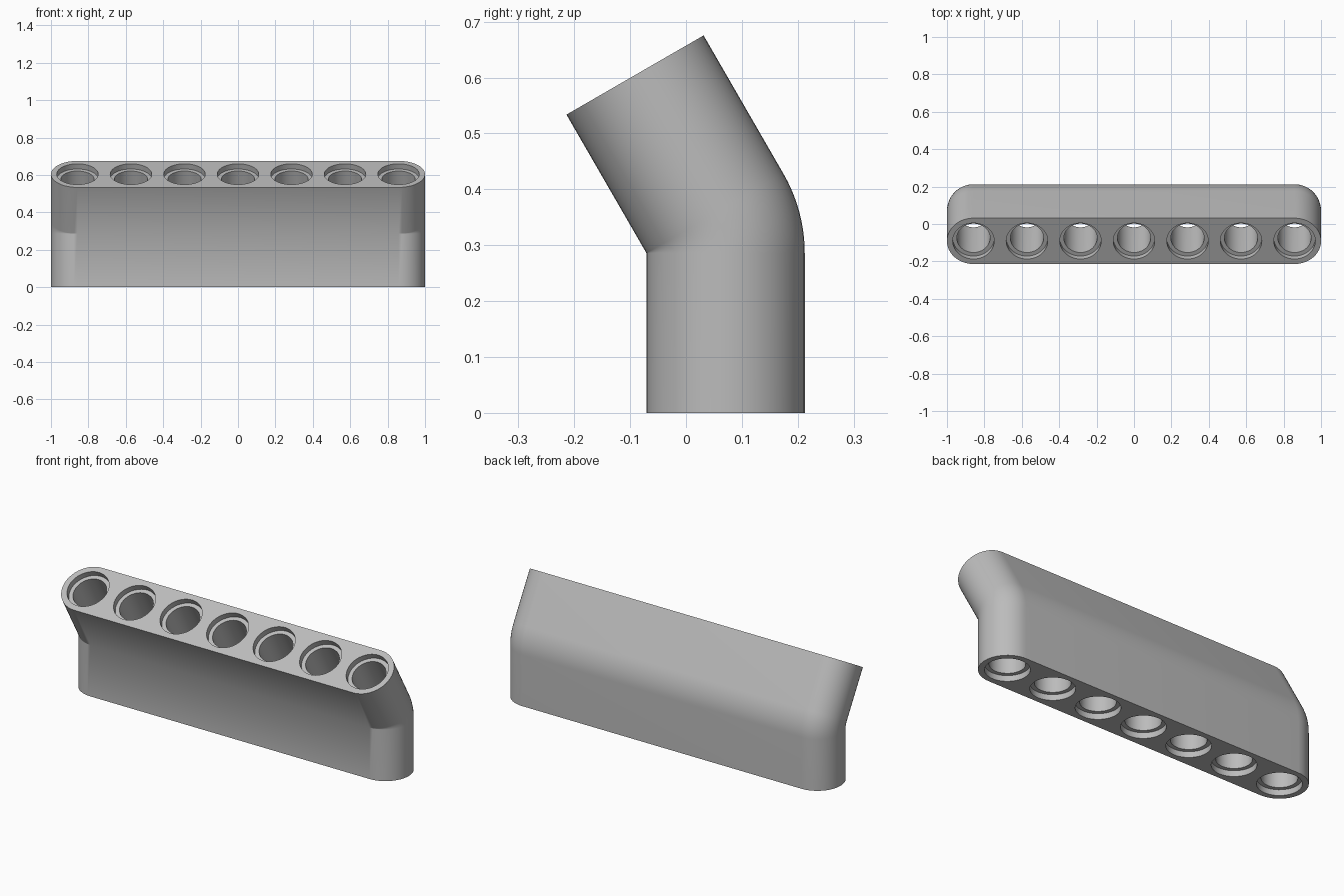
import bpy, bmesh, math
from mathutils import Vector, Matrix

if "Cube" in bpy.data.objects:
    bpy.data.objects.remove(bpy.data.objects["Cube"], do_unlink=True)

R = 0.1417                 # half thickness of the bar
HALF = 1 - R               # centre of the end roundings
LEG = 0.286                # length of each straight leg
BEND = math.radians(30)
BORE, RIM, RIM_DEPTH = 0.089, 0.111, 0.032
CENTRE_Y = 0.0708
PIVOT = Vector((0, CENTRE_Y - R, LEG))
STEPS = 10

# One grey plastic material
grey = bpy.data.materials.new("grey_plastic")
grey.use_nodes = True
colour = (0.5, 0.5, 0.5, 1)
grey.diffuse_color = colour
grey.node_tree.nodes["Principled BSDF"].inputs["Base Color"].default_value = colour


def place(point, angle, lift):
    """Put a flat profile point on the path: turned about the fold, lifted along its leg."""
    start = Vector((point[0], point[1] + CENTRE_Y, LEG + lift))
    return Matrix.Rotation(angle, 3, 'X') @ (start - PIVOT) + PIVOT


def circle(x, radius, n=40):
    return [(x + radius * math.cos(2 * math.pi * i / n),
             radius * math.sin(2 * math.pi * i / n)) for i in range(n)]


def stadium(n=24):
    pts = []
    for side in (1, -1):
        for i in range(n + 1):
            a = -math.pi / 2 + math.pi * i / n
            pts.append((side * (HALF + R * math.cos(a)), side * R * math.sin(a)))
    return pts


def sweep(bm, stations):
    """Skin rings of (profile, angle, lift); return the edges of both end rings."""
    rings = [[bm.verts.new(place(p, a, l)) for p in prof] for prof, a, l in stations]
    n = len(rings[0])
    for low, high in zip(rings, rings[1:]):
        for i in range(n):
            j = (i + 1) % n
            bm.faces.new((low[i], low[j], high[j], high[i]))
    return [[bm.edges.get((r[i], r[(i + 1) % n])) for i in range(n)]
            for r in (rings[0], rings[-1])]


def bend(profile):
    return [(profile, BEND * k / STEPS, 0) for k in range(STEPS + 1)]


bm = bmesh.new()
# Outer skin
outline = stadium()
bottom, top = sweep(bm, [(outline, 0, -LEG)] + bend(outline) + [(outline, BEND, LEG)])

# Seven bent bores with a wider recess at both ends
for k in range(-3, 4):
    x = k * HALF / 3
    bore, rim = circle(x, BORE), circle(x, RIM)
    inner = LEG - RIM_DEPTH
    low, high = sweep(bm, [(rim, 0, -LEG), (rim, 0, -inner), (bore, 0, -inner)]
                      + bend(bore)
                      + [(bore, BEND, inner), (rim, BEND, inner), (rim, BEND, LEG)])
    bottom += low
    top += high

# Flat ends around the openings
for edges in (bottom, top):
    bmesh.ops.triangle_fill(bm, edges=edges, use_beauty=True)
bmesh.ops.remove_doubles(bm, verts=bm.verts, dist=1e-5)
bmesh.ops.recalc_face_normals(bm, faces=bm.faces)

mesh = bpy.data.meshes.new("bent_beam")
bm.to_mesh(mesh)
bm.free()
mesh.materials.append(grey)
beam = bpy.data.objects.new("bent_beam", mesh)
bpy.context.collection.objects.link(beam)

# Smooth rounding, crisp fold and rims
bpy.ops.object.select_all(action='DESELECT')
beam.select_set(True)
bpy.context.view_layer.objects.active = beam
bpy.ops.object.shade_smooth_by_angle(angle=math.radians(25))
